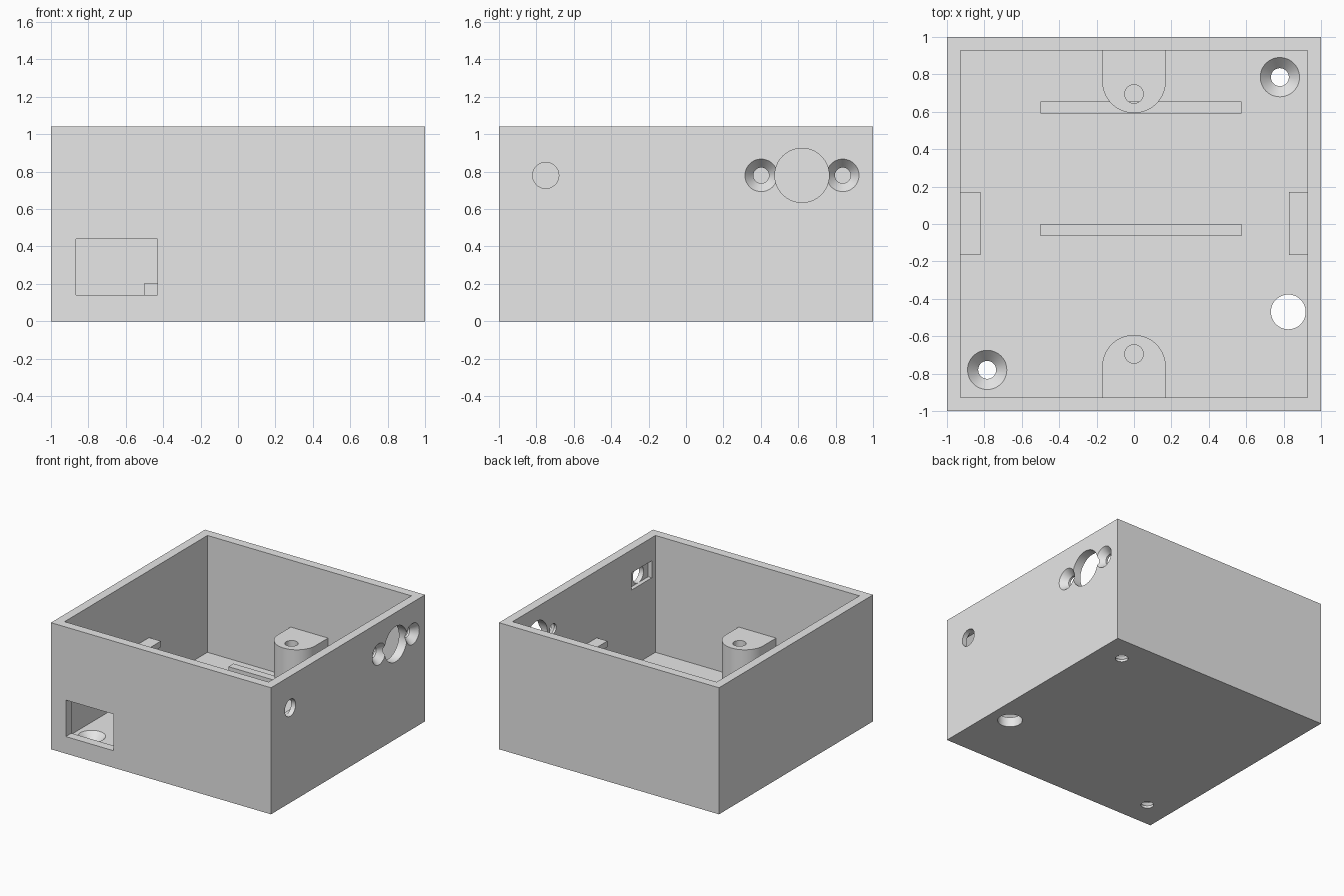
import bpy
import bmesh
import math
from mathutils import Matrix, Vector

start = bpy.data.objects.get("Cube")
if start:
    bpy.data.objects.remove(start, do_unlink=True)

HEIGHT, INNER, FLOOR, LEDGE = 1.04, 0.927, 0.08, 0.49

grey = bpy.data.materials.new("plain grey")
grey.use_nodes = True
grey.diffuse_color = (0.8, 0.8, 0.8, 1)
grey.node_tree.nodes["Principled BSDF"].inputs["Base Color"].default_value = (0.8, 0.8, 0.8, 1)


def add_object(name, bm):
    bmesh.ops.recalc_face_normals(bm, faces=bm.faces)
    mesh = bpy.data.meshes.new(name)
    bm.to_mesh(mesh)
    bm.free()
    mesh.materials.append(grey)
    obj = bpy.data.objects.new(name, mesh)
    bpy.context.collection.objects.link(obj)
    return obj


def box(name, low, high):
    low, high = Vector(low), Vector(high)
    bm = bmesh.new()
    bmesh.ops.create_cube(bm, size=1)
    bmesh.ops.scale(bm, vec=high - low, verts=bm.verts)
    bmesh.ops.translate(bm, vec=(low + high) / 2, verts=bm.verts)
    return add_object(name, bm)


def turned(name, profile, place, sides=48):
    """Solid of revolution from (height, radius) pairs, then placed."""
    bm = bmesh.new()
    rings = []
    for h, r in profile:
        angles = [math.tau * i / sides for i in range(sides)]
        rings.append([bm.verts.new((r * math.cos(a), r * math.sin(a), h)) for a in angles])
    for a, b in zip(rings, rings[1:]):
        for i in range(sides):
            j = (i + 1) % sides
            bm.faces.new((a[i], a[j], b[j], b[i]))
    bm.faces.new(rings[0])
    bm.faces.new(rings[-1])
    bm.transform(place)
    return add_object(name, bm)


def cut(target, cutter):
    """Subtract the cutter and remove it."""
    cutter.hide_render = True
    mod = target.modifiers.new("cut", "BOOLEAN")
    mod.operation, mod.solver, mod.object = "DIFFERENCE", "EXACT", cutter
    bpy.context.view_layer.update()
    graph = bpy.context.evaluated_depsgraph_get()
    mesh = bpy.data.meshes.new_from_object(target.evaluated_get(graph))
    target.modifiers.clear()
    target.data = mesh
    bpy.data.objects.remove(cutter, do_unlink=True)


def smooth(obj):
    bpy.ops.object.select_all(action="DESELECT")
    obj.select_set(True)
    bpy.context.view_layer.objects.active = obj
    bpy.ops.object.shade_smooth_by_angle(angle=math.radians(30))


# Open-topped case with a rectangular window in the front wall
case = box("case", (-1, -1, 0), (1, 1, HEIGHT))
cut(case, box("cavity", (-INNER, -INNER, FLOOR), (INNER, INNER, 2)))
cut(case, box("front_window", (-0.865, -1.1, 0.14), (-0.43, -0.9, 0.44)))

# Floor holes: two countersunk screws and one cable hole
for x, y in ((0.78, 0.785), (-0.785, -0.78)):
    profile = [(-0.1, 0.048), (0.02, 0.048), (FLOOR, 0.105), (0.1, 0.105)]
    cut(case, turned("floor_screw", profile, Matrix.Translation((x, y, 0))))
cut(case, turned("cable_hole", [(-0.1, 0.093), (0.2, 0.093)],
                 Matrix.Translation((0.825, -0.47, 0))))


# Side wall holes, turned about the x axis
def on_side(y):
    return Matrix.Translation((1, y, 0.78)) @ Matrix.Rotation(math.pi / 2, 4, "Y")


for y in (0.402, 0.838):
    profile = [(-0.2, 0.042), (-0.055, 0.042), (0, 0.087), (0.1, 0.087)]
    cut(case, turned("side_screw", profile, on_side(y)))
cut(case, turned("side_port", [(-0.2, 0.145), (0.1, 0.145)], on_side(0.62), 64))
cut(case, turned("side_button", [(-0.2, 0.07), (0.1, 0.07)], on_side(-0.75)))
cut(case, box("button_pocket", (0.9, -0.88, 0.71), (0.96, -0.615, 0.85)))
smooth(case)

# Round-nosed screw posts against the front and back walls
for name, sign in (("front_post", -1), ("back_post", 1)):
    bm = bmesh.new()
    outline = [(0.17, 0.95), (-0.17, 0.95)]
    for i in range(33):
        a = math.pi + math.pi * i / 32
        outline.append((0.17 * math.cos(a), 0.763 + 0.17 * math.sin(a)))
    face = bm.faces.new([bm.verts.new((x, sign * y, FLOOR - 0.02)) for x, y in outline])
    top = bmesh.ops.extrude_face_region(bm, geom=[face])["geom"]
    moved = [v for v in top if isinstance(v, bmesh.types.BMVert)]
    bmesh.ops.translate(bm, vec=(0, 0, LEDGE - FLOOR + 0.02), verts=moved)
    post = add_object(name, bm)
    cut(post, turned("pilot_hole", [(0.15, 0.05), (0.6, 0.05)],
                     Matrix.Translation((0, sign * 0.695, 0)), 32))
    smooth(post)

# Small support ledges on the side walls
box("right_ledge", (-0.95, -0.165, 0.44), (-0.82, 0.17, LEDGE))
box("left_ledge", (0.83, -0.165, 0.44), (0.95, 0.17, LEDGE))

# Two low rails on the floor
for name, y in (("middle_rail", -0.065), ("back_rail", 0.59)):
    box(name, (-0.5, y, FLOOR - 0.02), (0.575, y + 0.065, 0.205))
